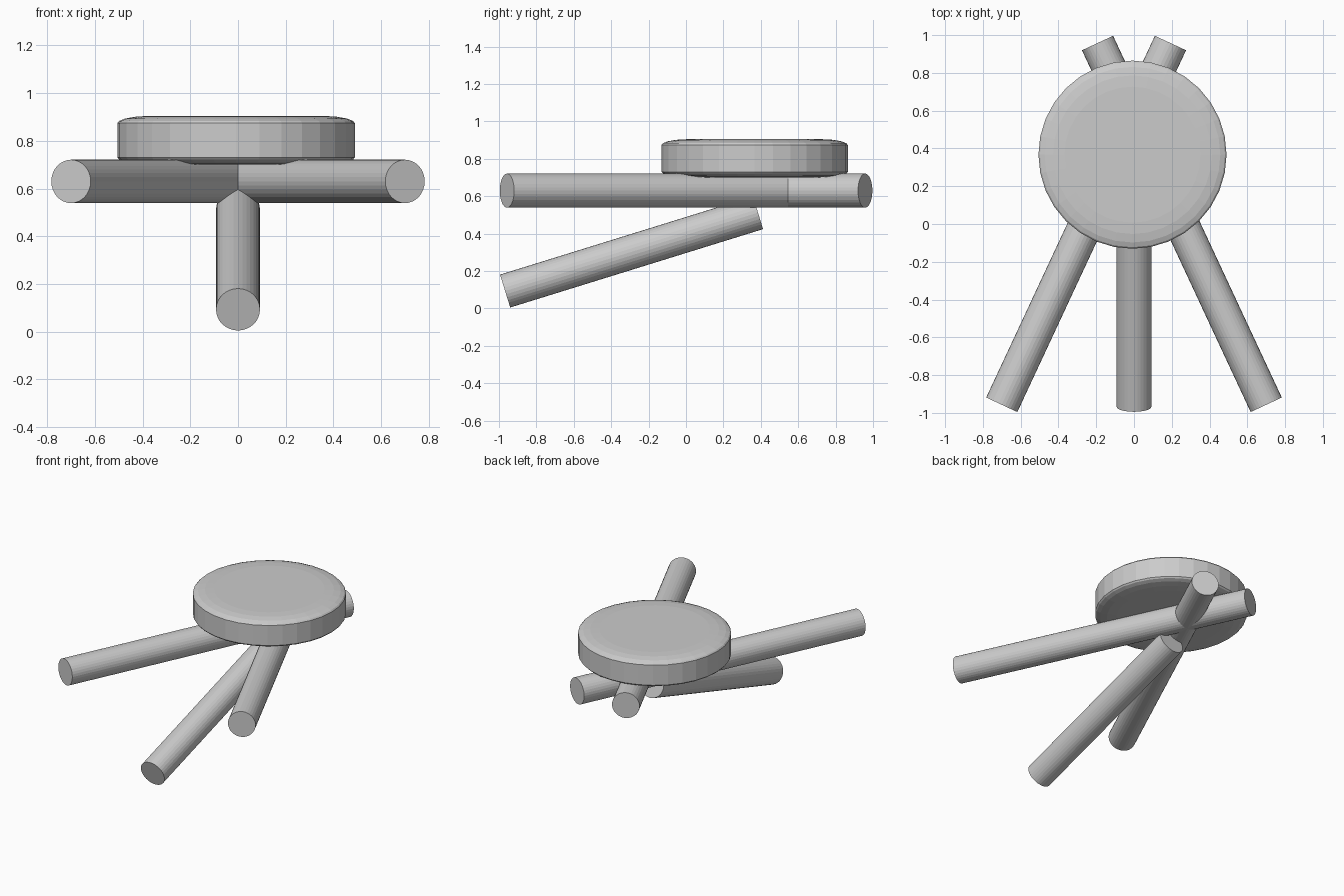
import bpy, bmesh
from math import pi
from mathutils import Vector, Matrix

if "Cube" in bpy.data.objects:
    bpy.data.objects.remove(bpy.data.objects["Cube"])


def rod(name, start, end, radius=0.091, sides=32):
    """Closed cylinder running between two points."""
    a, b = Vector(start), Vector(end)
    axis = b - a
    bm = bmesh.new()
    turn = Matrix.Translation((a + b) / 2) @ axis.to_track_quat('Z', 'Y').to_matrix().to_4x4()
    bmesh.ops.create_cone(bm, cap_ends=True, segments=sides, radius1=radius,
                          radius2=radius, depth=axis.length, matrix=turn)
    return finish(name, bm)


def finish(name, bm):
    mesh = bpy.data.meshes.new(name)
    bmesh.ops.recalc_face_normals(bm, faces=bm.faces)
    bm.to_mesh(mesh)
    bm.free()
    obj = bpy.data.objects.new(name, mesh)
    bpy.context.collection.objects.link(obj)
    return obj


def lathe(name, profile, centre, sides=32):
    """Spin a (radius, z) profile round a vertical axis."""
    bm = bmesh.new()
    verts = [bm.verts.new((r, 0, z)) for r, z in profile]
    edges = [bm.edges.new(pair) for pair in zip(verts, verts[1:])]
    bmesh.ops.spin(bm, geom=verts + edges, cent=(0, 0, 0), axis=(0, 0, 1),
                   angle=2 * pi, steps=sides)
    bmesh.ops.remove_doubles(bm, verts=bm.verts, dist=0.0005)
    obj = finish(name, bm)
    obj.location = centre
    return obj


# Two level legs crossing near the back
for side, label in ((-1, "left"), (1, "right")):
    rod(f"{label}_crossed_leg", (side * 0.70, -0.957, 0.63), (-side * 0.193, 0.958, 0.63))

# Sloping centre leg underneath
rod("sloping_centre_leg", (0, -0.967, 0.093), (0, 0.385, 0.512), 0.092)

# Round seat with softened rims, the same above and below its middle
rim = [(0.0, 0.1025), (0.36, 0.1025), (0.42, 0.099), (0.465, 0.091), (0.49, 0.081), (0.498, 0.072)]
lathe("round_seat", rim + [(r, -z) for r, z in reversed(rim)], (-0.008, 0.367, 0.8025))
